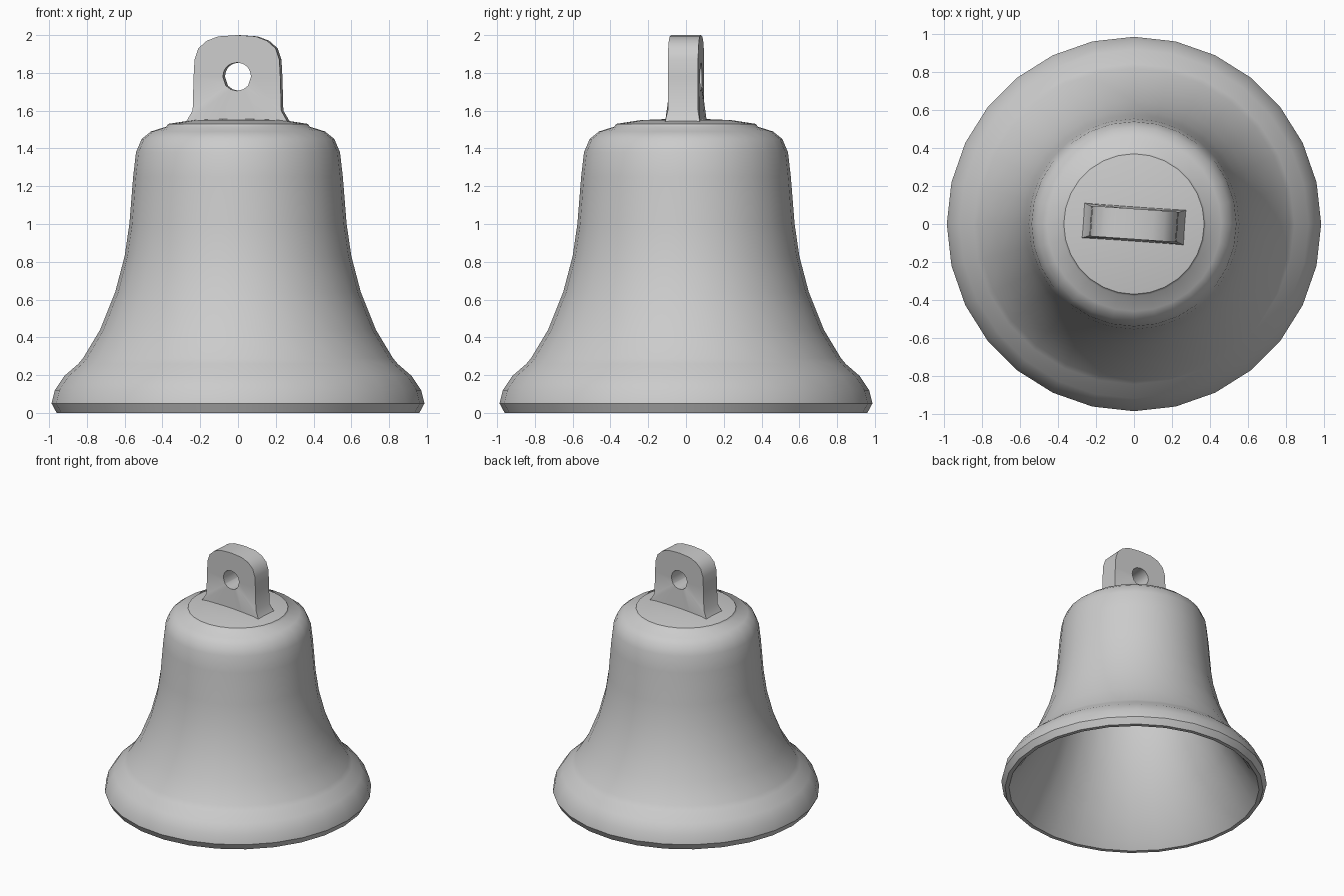
import bpy, bmesh, math

if "Cube" in bpy.data.objects:
    bpy.data.objects.remove(bpy.data.objects["Cube"])


def finish(name, bm, angle):
    bmesh.ops.remove_doubles(bm, verts=bm.verts, dist=0.0005)
    bmesh.ops.recalc_face_normals(bm, faces=bm.faces)
    mesh = bpy.data.meshes.new(name)
    bm.to_mesh(mesh)
    bm.free()
    obj = bpy.data.objects.new(name, mesh)
    bpy.context.collection.objects.link(obj)
    bpy.ops.object.select_all(action='DESELECT')
    obj.select_set(True)
    bpy.context.view_layer.objects.active = obj
    bpy.ops.object.shade_smooth_by_angle(angle=math.radians(angle))
    return obj


def lathe(name, profile, sides, angle):
    bm = bmesh.new()
    verts = [bm.verts.new((r, 0, z)) for r, z in profile]
    edges = [bm.edges.new(p) for p in zip(verts, verts[1:])]
    bmesh.ops.spin(bm, geom=verts + edges, cent=(0, 0, 0), axis=(0, 0, 1),
                   angle=math.tau, steps=sides, use_duplicate=False)
    return finish(name, bm, angle)


# Bell: outer wall from crown to lip, then the hollow inside back up
outer = [(0, 1.56), (0.24, 1.55), (0.37, 1.53), (0.38, 1.515), (0.46, 1.49),
         (0.51, 1.45), (0.54, 1.38), (0.555, 1.25), (0.575, 1.0), (0.60, 0.83),
         (0.65, 0.64), (0.73, 0.44), (0.82, 0.29), (0.845, 0.26), (0.92, 0.195),
         (0.97, 0.12), (0.987, 0.05), (0.96, 0.0)]
inner = [(0.93, 0.0), (0.88, 0.06), (0.79, 0.2), (0.69, 0.38), (0.60, 0.62),
         (0.54, 0.85), (0.50, 1.15), (0.48, 1.32), (0.43, 1.41), (0.3, 1.45),
         (0, 1.46)]
lathe("bell_body", outer + inner, 28, 40)

# Hanger: rounded plate with a round hole and a flared foot
half = [(0.0, 2.0), (0.10, 1.993), (0.16, 1.97), (0.205, 1.93), (0.225, 1.87),
        (0.23, 1.78), (0.235, 1.60), (0.27, 1.54), (0.12, 1.53)]
outline = half + [(0, 1.53)] + [(-x, z) for x, z in reversed(half[1:])]
hole_z, hole_r = 1.78, 0.075
bm = bmesh.new()


def ring(points, y):
    # the foot spreads slightly in depth
    return [bm.verts.new((x, y * (1.15 if z < 1.56 else 1), z)) for x, z in points]


hole = []
for x, z in outline:
    a = math.atan2(z - hole_z, x)
    hole.append((hole_r * math.cos(a), hole_z + hole_r * math.sin(a)))
loops = [ring(outline, -0.08), ring(outline, 0.08), ring(hole, 0.08), ring(hole, -0.08)]
n = len(outline)
for k in range(4):
    a, b = loops[k], loops[(k + 1) % 4]
    for i in range(n):
        j = (i + 1) % n
        bm.faces.new((a[i], a[j], b[j], b[i]))
hanger = finish("hanger_loop", bm, 35)
hanger.rotation_euler.z = math.radians(-4)
